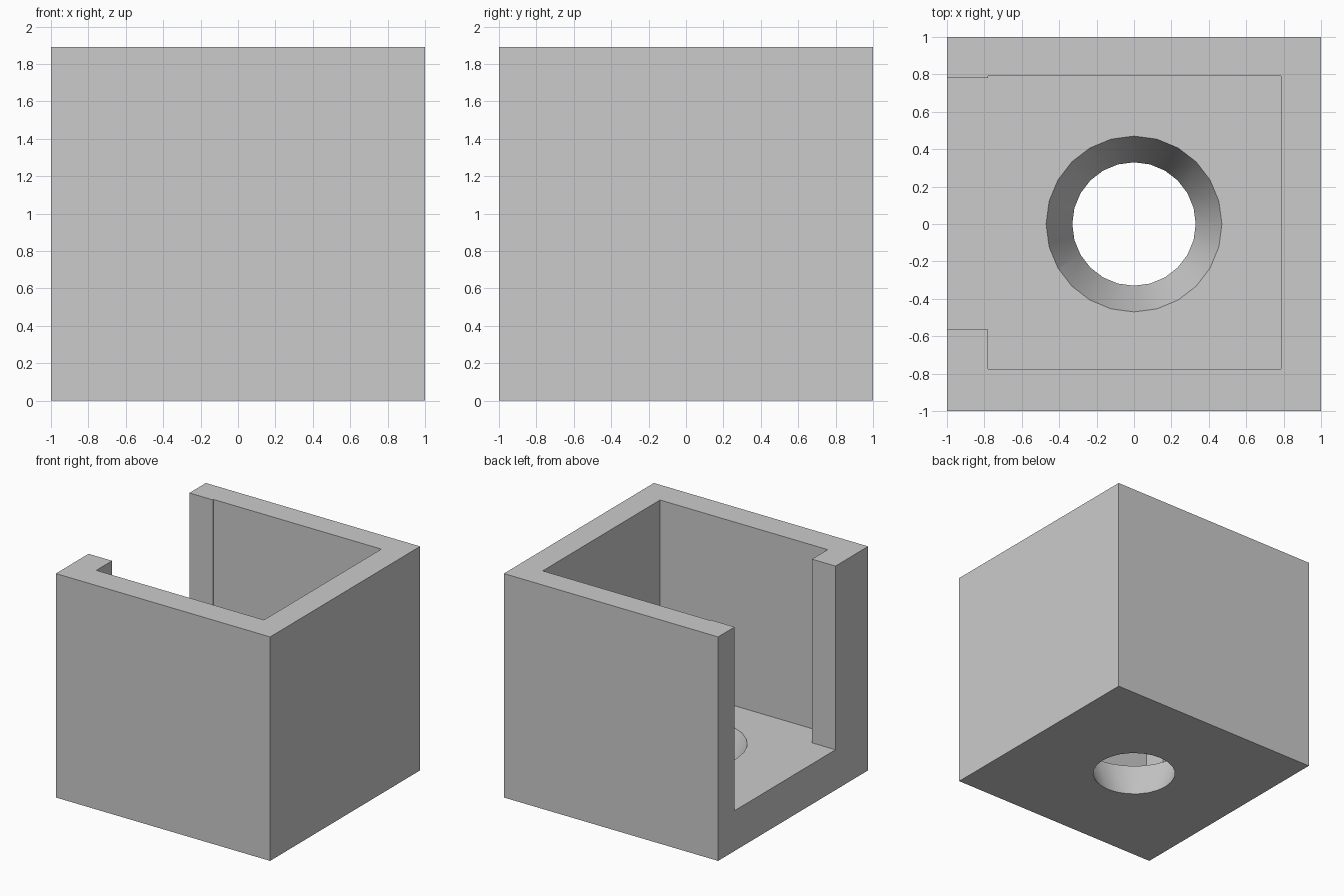
import bpy
import bmesh
from math import radians

HEIGHT = 1.89
FLOOR = 0.34

if "Cube" in bpy.data.objects:
    bpy.data.objects.remove(bpy.data.objects["Cube"], do_unlink=True)

grey = bpy.data.materials.new("plain grey")
grey.use_nodes = True
colour = (0.6, 0.6, 0.6, 1)
grey.diffuse_color = colour
grey.node_tree.nodes["Principled BSDF"].inputs["Base Color"].default_value = colour


def prism(name, outline, bottom, top):
    """Extrude a flat outline upwards into a closed solid."""
    bm = bmesh.new()
    face = bm.faces.new([bm.verts.new((x, y, bottom)) for x, y in outline])
    moved = bmesh.ops.extrude_face_region(bm, geom=[face])["geom"]
    verts = [v for v in moved if isinstance(v, bmesh.types.BMVert)]
    bmesh.ops.translate(bm, verts=verts, vec=(0, 0, top - bottom))
    bmesh.ops.recalc_face_normals(bm, faces=bm.faces)
    mesh = bpy.data.meshes.new(name)
    bm.to_mesh(mesh)
    bm.free()
    mesh.materials.append(grey)
    obj = bpy.data.objects.new(name, mesh)
    bpy.context.collection.objects.link(obj)
    return obj


# Outer block
box = prism("open_box", [(-1, -1), (1, -1), (1, 1), (-1, 1)], 0, HEIGHT)

# Cavity with its off-centre side opening
cavity = prism("cavity_cutter", [
    (-1.2, -0.565), (-0.78, -0.565), (-0.78, -0.775), (0.785, -0.775),
    (0.785, 0.79), (-0.78, 0.79), (-0.78, 0.78), (-1.2, 0.78)],
    FLOOR, HEIGHT + 0.2)

# Tapered hole through the floor, carried past both faces at the same slope
r_low, r_high, extra = 0.33, 0.47, 0.05
step = (r_high - r_low) / FLOOR * extra
bpy.ops.mesh.primitive_cone_add(
    vertices=24, radius1=r_low - step, radius2=r_high + step,
    depth=FLOOR + 2 * extra, location=(0, 0, FLOOR / 2))
hole = bpy.context.object
hole.name = "hole_cutter"
hole.data.materials.append(grey)

bpy.ops.object.select_all(action="DESELECT")
box.select_set(True)
bpy.context.view_layer.objects.active = box
for cutter in (cavity, hole):
    cutter.hide_render = True
    cut = box.modifiers.new(cutter.name, "BOOLEAN")
    cut.operation = "DIFFERENCE"
    cut.solver = "EXACT"
    cut.object = cutter
    bpy.ops.object.modifier_apply(modifier=cut.name)
    bpy.data.objects.remove(cutter, do_unlink=True)

# Smooth the hole wall, keep the box edges crisp
bpy.ops.object.shade_smooth_by_angle(angle=radians(30))
